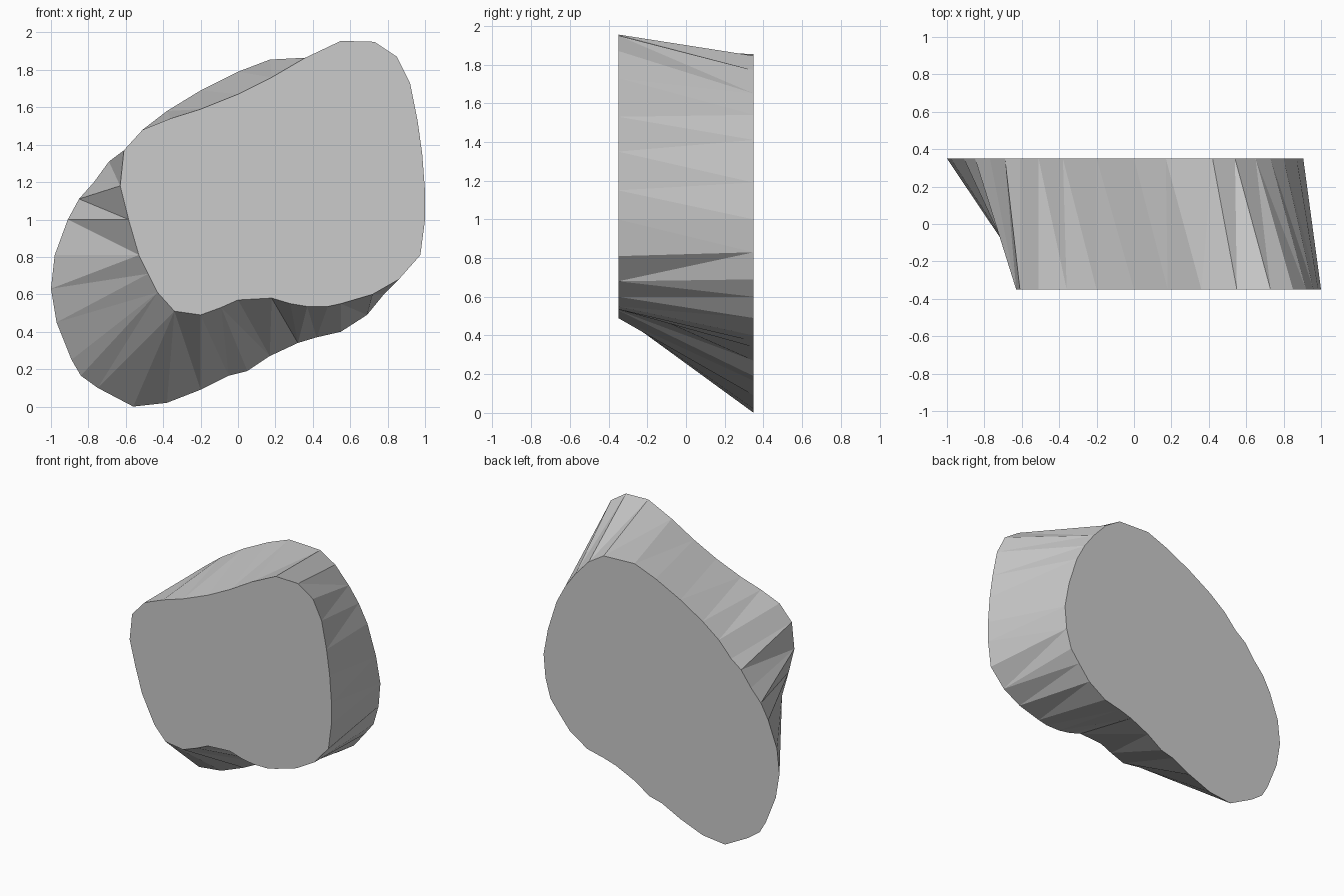
import bpy, bmesh
from mathutils import Vector

# Front and back face outlines (x, z), both clockwise from the shared left shoulder
front = [(-.61, 1.37), (-.51, 1.48), (-.36, 1.54), (-.2, 1.59), (0, 1.67), (.18, 1.76),
         (.36, 1.865), (.55, 1.955), (.73, 1.95), (.85, 1.87), (.92, 1.73), (.96, 1.53),
         (.985, 1.35), (1, 1.15), (1, 1.0), (.975, .81), (.86, .68), (.72, .6),
         (.55, .55), (.48, .535), (.37, .535), (.28, .55), (.18, .58), (0, .57),
         (-.09, .53), (-.2, .49), (-.34, .51), (-.43, .61), (-.48, .71), (-.53, .81),
         (-.585, 1.0), (-.63, 1.18)]
back = [(-.61, 1.37), (-.51, 1.48), (-.38, 1.58), (-.2, 1.69), (0, 1.79), (.17, 1.855),
        (.42, 1.845), (.54, 1.77), (.65, 1.65), (.73, 1.54), (.8, 1.41), (.87, 1.19),
        (.905, 1.0), (.89, .83), (.85, .69), (.78, .6), (.69, .49), (.55, .4),
        (.42, .37), (.32, .34), (.17, .27), (.05, .19), (-.05, .165), (-.2, .09),
        (-.38, .02), (-.56, 0), (-.75, .1), (-.84, .165), (-.89, .25), (-.97, .45),
        (-1, .63), (-.98, .81), (-.91, 1.0), (-.85, 1.11), (-.77, 1.2), (-.69, 1.31)]

bm = bmesh.new()
A = [bm.verts.new((x, -.35, z)) for x, z in front]
B = [bm.verts.new((x, .35, z)) for x, z in back]

# Flat caps
bm.faces.new(A)
bm.faces.new(B)

# Side wall: stitch the outlines, always taking the shorter diagonal
i = j = 0
n, m = len(A), len(B)
while i < n or j < m:
    a, b = A[i % n], B[j % m]
    a2, b2 = A[(i + 1) % n], B[(j + 1) % m]
    step_a = j == m or (i < n and (a2.co - b.co).length < (b2.co - a.co).length)
    if step_a:
        bm.faces.new((a, a2, b))
        i += 1
    else:
        bm.faces.new((a, b2, b))
        j += 1

bmesh.ops.recalc_face_normals(bm, faces=bm.faces)
mesh = bpy.data.meshes.new("stone_block")
bm.to_mesh(mesh)
bm.free()
bpy.context.collection.objects.link(bpy.data.objects.new("stone_block", mesh))
